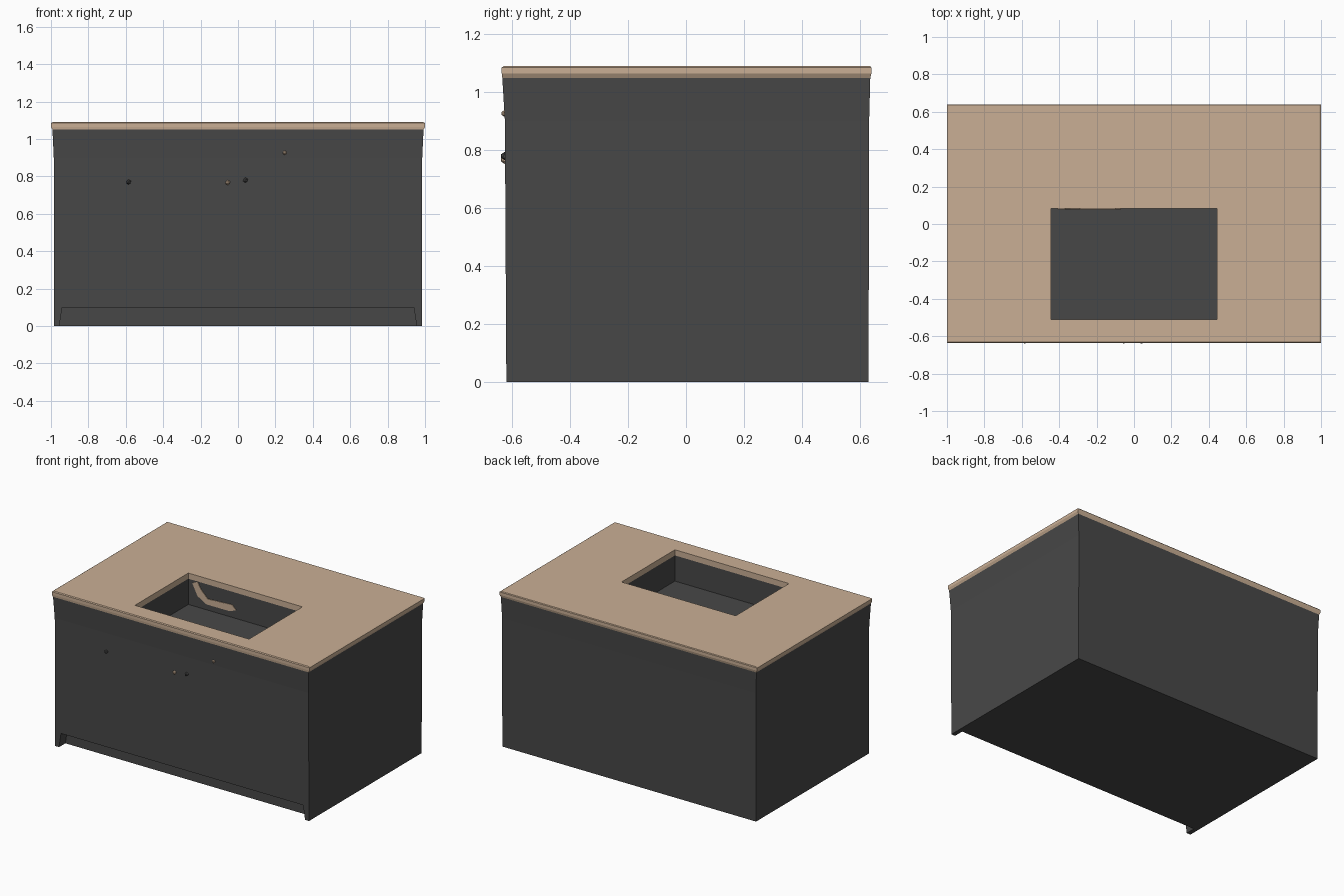
import bpy, bmesh

cube = bpy.data.objects.get("Cube")
if cube:
    bpy.data.objects.remove(cube, do_unlink=True)


def material(name, rgb):
    mat = bpy.data.materials.new(name)
    mat.use_nodes = True
    mat.diffuse_color = (*rgb, 1)
    mat.node_tree.nodes["Principled BSDF"].inputs["Base Color"].default_value = (*rgb, 1)
    return mat


TAN = material("tan counter", (0.59, 0.43, 0.30))
DARK = material("dark grey cabinet", (0.064, 0.064, 0.064))


def finish(name, bm, mat):
    bmesh.ops.recalc_face_normals(bm, faces=bm.faces)
    mesh = bpy.data.meshes.new(name)
    bm.to_mesh(mesh)
    bm.free()
    mesh.materials.append(mat)
    obj = bpy.data.objects.new(name, mesh)
    bpy.context.collection.objects.link(obj)
    return obj


def loft(name, mat, rings):
    """Stack rectangles given as (z, half width, front y, back y)."""
    bm = bmesh.new()
    loops = [[bm.verts.new(p) for p in
              ((-w, f, z), (w, f, z), (w, b, z), (-w, b, z))] for z, w, f, b in rings]
    bm.faces.new(loops[0])
    bm.faces.new(loops[-1])
    for low, high in zip(loops, loops[1:]):
        for i in range(4):
            j = (i + 1) % 4
            bm.faces.new((low[i], low[j], high[j], high[i]))
    return finish(name, bm, mat)


def cut(target, cutter):
    mod = target.modifiers.new("cut", 'BOOLEAN')
    mod.operation = 'DIFFERENCE'
    mod.solver = 'EXACT'
    mod.object = cutter
    bpy.context.view_layer.objects.active = target
    bpy.ops.object.modifier_apply(modifier=mod.name)


# Cabinet flares out slightly just under the counter
cabinet = loft("cabinet", DARK, [
    (0, 0.985, -0.62, 0.63), (0.9, 0.985, -0.625, 0.632), (1.05, 0.992, -0.634, 0.636)])

# Counter slab with softened edges
counter = loft("counter", TAN, [
    (1.05, 0.992, -0.634, 0.636), (1.065, 1.0, -0.636, 0.64),
    (1.085, 1.0, -0.636, 0.64), (1.09, 0.992, -0.63, 0.636)])

# Basin opening through the counter and toe-kick recess with end posts
basin_cutter = loft("basin_cutter", DARK, [
    (0.87, 0.443, -0.51, 0.082), (1.2, 0.443, -0.51, 0.082)])
kick_cutter = loft("kick_cutter", DARK, [
    (-0.1, 0.97, -0.8, -0.55), (0.1, 0.94, -0.8, -0.55)])
cut(cabinet, basin_cutter)
cut(counter, basin_cutter)
cut(cabinet, kick_cutter)
for helper in (basin_cutter, kick_cutter):
    bpy.data.objects.remove(helper, do_unlink=True)

# Tan splash on the back wall of the basin
bm = bmesh.new()
outline = [(-0.41, 1.03), (-0.37, 1.05), (-0.34, 1.0), (-0.29, 0.95), (-0.1, 0.96),
           (-0.07, 0.93), (-0.12, 0.91), (-0.3, 0.91), (-0.37, 0.95)]
front = bm.faces.new([bm.verts.new((x, 0.078, z)) for x, z in outline])
back = bmesh.ops.extrude_face_region(bm, geom=[front])["geom"]
bmesh.ops.translate(bm, vec=(0, 0.005, 0),
                    verts=[v for v in back if isinstance(v, bmesh.types.BMVert)])
finish("basin_splash", bm, TAN)


# Small pulls on the front face
def pull(name, x, z, size, mat):
    bm = bmesh.new()
    bmesh.ops.create_icosphere(bm, subdivisions=1, radius=size)
    bmesh.ops.translate(bm, verts=bm.verts, vec=(x, -0.626, z))
    finish(name, bm, mat)


pull("left_pull", -0.585, 0.77, 0.014, DARK)
pull("middle_pull", -0.055, 0.767, 0.014, TAN)
pull("inner_pull", 0.04, 0.78, 0.014, DARK)
pull("upper_pull", 0.25, 0.927, 0.012, TAN)
